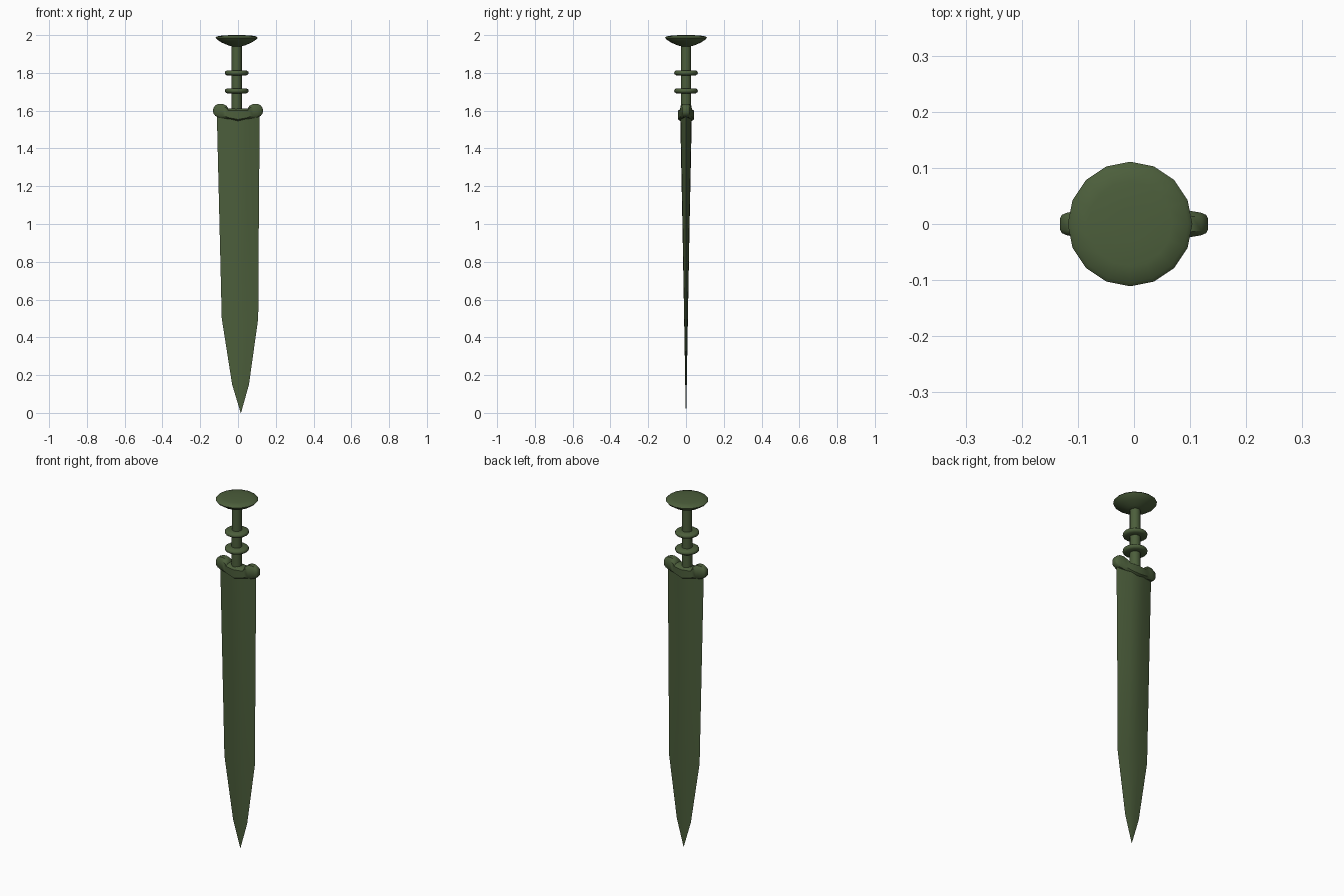
import bpy, bmesh, math

cube = bpy.data.objects.get("Cube")
if cube:
    bpy.data.objects.remove(cube, do_unlink=True)

GREEN = (0.072, 0.112, 0.044, 1)
mat = bpy.data.materials.new("dull_green_bronze")
mat.use_nodes = True
mat.diffuse_color = GREEN
bsdf = mat.node_tree.nodes["Principled BSDF"]
bsdf.inputs["Base Color"].default_value = GREEN
bsdf.inputs["Roughness"].default_value = 0.6


def loft(name, rings, angle=40):
    """Skin a list of equal-length point rings and cap both ends."""
    bm = bmesh.new()
    loops = [[bm.verts.new(p) for p in ring] for ring in rings]
    n = len(loops[0])
    for a, b in zip(loops, loops[1:]):
        for i in range(n):
            j = (i + 1) % n
            bm.faces.new((a[i], a[j], b[j], b[i]))
    bm.faces.new(loops[0][::-1])
    bm.faces.new(loops[-1])
    bmesh.ops.remove_doubles(bm, verts=bm.verts, dist=0.00001)
    bmesh.ops.recalc_face_normals(bm, faces=bm.faces)
    mesh = bpy.data.meshes.new(name)
    bm.to_mesh(mesh)
    bm.free()
    obj = bpy.data.objects.new(name, mesh)
    bpy.context.collection.objects.link(obj)
    mesh.materials.append(mat)
    bpy.ops.object.select_all(action='DESELECT')
    obj.select_set(True)
    bpy.context.view_layer.objects.active = obj
    bpy.ops.object.shade_smooth_by_angle(angle=math.radians(angle))
    return obj


def lathe(name, profile, sides=16, cx=-0.007):
    """Turn a (radius, height) profile about the grip axis."""
    turns = [2 * math.pi * (i + 0.5) / sides + math.pi / sides for i in range(sides)]
    return loft(name, [[(cx + r * math.cos(t), r * math.sin(t), z) for t in turns]
                       for r, z in profile], 50)


# Blade: flattened section, (height, left edge, right edge, half thickness)
stations = [(0.0, 0.014, 0.016, 0.0008), (0.15, -0.031, 0.058, 0.004),
            (0.5, -0.086, 0.107, 0.010), (1.0, -0.098, 0.110, 0.019),
            (1.58, -0.112, 0.115, 0.031)]
blade = []
for z, x0, x1, t in stations:
    mid, half = (x0 + x1) / 2, (x1 - x0) / 2
    section = [(-1, 0), (-0.35, -0.9), (0, -1), (0.35, -0.9),
               (1, 0), (0.35, 0.9), (0, 1), (-0.35, 0.9)]
    blade.append([(mid + u * half, v * t, z) for u, v in section])
loft("blade", blade)

# Guard: rounded section swept sideways, mirrored, with raised ears
# (distance from middle, bottom, top, half depth)
half_guard = [(0.0, 1.543, 1.612, 0.042), (0.052, 1.555, 1.612, 0.033),
              (0.060, 1.557, 1.626, 0.031), (0.080, 1.561, 1.636, 0.027),
              (0.103, 1.565, 1.636, 0.023), (0.120, 1.572, 1.628, 0.020),
              (0.129, 1.583, 1.616, 0.016), (0.132, 1.592, 1.606, 0.010)]
full = [(-x, a, b, d) for x, a, b, d in half_guard[:0:-1]] + half_guard
guard = []
for x, low, high, d in full:
    mid, h = (low + high) / 2, (high - low) / 2
    section = [(-0.65, -1), (0.65, -1), (1, -0.7), (1, 0.65),
               (0.6, 1), (-0.6, 1), (-1, 0.65), (-1, -0.7)]
    guard.append([(x, u * d, mid + v * h) for u, v in section])
loft("guard", guard)

# Grip with two collars
lathe("grip", [(0.028, 1.59), (0.027, 1.77), (0.027, 1.96)])
for name, z in (("lower_collar", 1.705), ("upper_collar", 1.80)):
    lathe(name, [(0.024, z - 0.013), (0.052, z - 0.013), (0.061, z - 0.007), (0.063, z),
                 (0.061, z + 0.007), (0.052, z + 0.013), (0.024, z + 0.013)])

# Pommel disc
lathe("pommel", [(0.024, 1.940), (0.045, 1.946), (0.080, 1.961), (0.104, 1.977),
                 (0.111, 1.986), (0.104, 1.993), (0.075, 1.998), (0.03, 2.0)])
